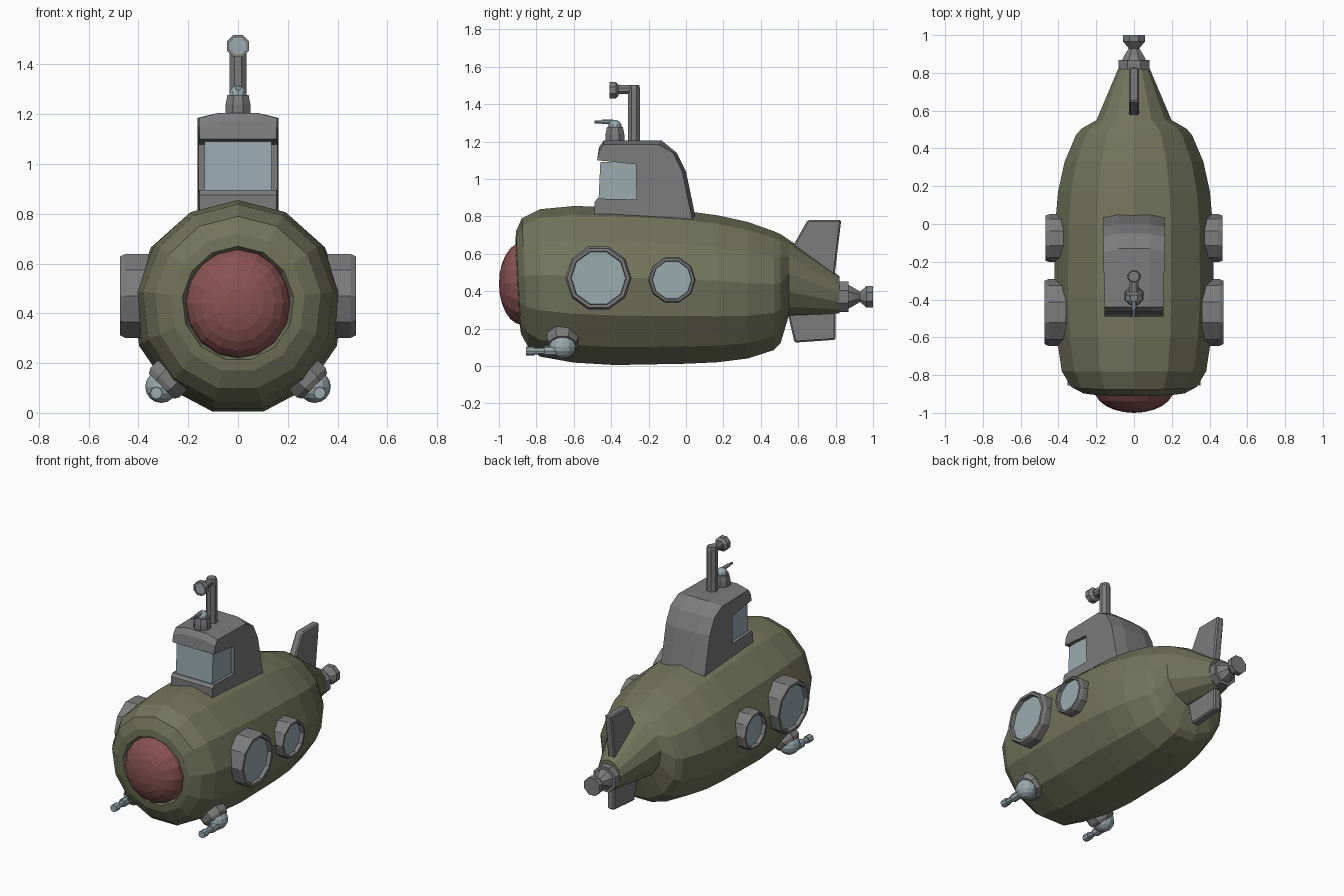
import bpy, bmesh
from math import sin, cos, pi, tau
from mathutils import Vector

if "Cube" in bpy.data.objects:
    bpy.data.objects.remove(bpy.data.objects["Cube"])


def material(name, rgb):
    m = bpy.data.materials.new(name)
    m.use_nodes = True
    m.diffuse_color = (*rgb, 1)
    m.node_tree.nodes["Principled BSDF"].inputs["Base Color"].default_value = (*rgb, 1)
    return m


OLIVE = material("olive paint", (0.165, 0.175, 0.105))
GREY = material("grey metal", (0.2, 0.2, 0.2))
GLASS = material("pale blue glass", (0.32, 0.4, 0.43))
RED = material("dull red", (0.25, 0.085, 0.085))


def loft(name, rings, mat, end_mat=None):
    """Skin equal-length rings of points and cap both ends."""
    bm = bmesh.new()
    rows = [[bm.verts.new(p) for p in ring] for ring in rings]
    n = len(rows[0])
    for a, b in zip(rows, rows[1:]):
        for i in range(n):
            j = (i + 1) % n
            bm.faces.new((a[i], a[j], b[j], b[i]))
    bm.faces.new(rows[0][::-1])
    cap = bm.faces.new(rows[-1])
    cap.material_index = 1 if end_mat else 0
    bmesh.ops.recalc_face_normals(bm, faces=bm.faces)
    mesh = bpy.data.meshes.new(name)
    bm.to_mesh(mesh)
    bm.free()
    for m in (mat, end_mat):
        if m:
            mesh.materials.append(m)
    ob = bpy.data.objects.new(name, mesh)
    bpy.context.collection.objects.link(ob)
    return ob


def lathe(name, origin, axis, profile, mat, n=8, spin=0.0, end_mat=None):
    """Turn (distance, radius) pairs around an axis."""
    q = Vector(axis).to_track_quat('Z', 'Y')
    o = Vector(origin)
    rings = [[o + q @ Vector((r * cos(spin + tau * i / n), r * sin(spin + tau * i / n), t))
              for i in range(n)] for t, r in profile]
    return loft(name, rings, mat, end_mat)


def ball(name, loc, scale, mat, segs, rows, turn=(0, 0, 0)):
    bpy.ops.mesh.primitive_uv_sphere_add(segments=segs, ring_count=rows, radius=1,
                                         location=loc, rotation=turn)
    ob = bpy.context.object
    ob.name = name
    ob.scale = scale
    ob.data.materials.append(mat)
    return ob


def slab(name, outline, half, mat, bevel=0.0):
    """Side outline (y, z) thickened across x."""
    ob = loft(name, [[(x, y, z) for y, z in outline] for x in (-half, half)], mat)
    if bevel:
        mod = ob.modifiers.new("bevel", 'BEVEL')
        mod.width = bevel
        mod.segments = 1
    return ob


# Hull: 13-sided rings given as y, half width, top, bottom
hull = [(-0.87, 0.21, 0.65, 0.23), (-0.90, 0.225, 0.67, 0.215), (-0.895, 0.27, 0.72, 0.17),
        (-0.86, 0.335, 0.79, 0.10), (-0.78, 0.385, 0.838, 0.05), (-0.6, 0.412, 0.855, 0.018),
        (-0.38, 0.425, 0.85, 0.005), (0.0, 0.42, 0.828, 0.012), (0.17, 0.405, 0.805, 0.02),
        (0.33, 0.37, 0.77, 0.04), (0.47, 0.31, 0.72, 0.085), (0.505, 0.28, 0.705, 0.12),
        (0.55, 0.2, 0.675, 0.27), (0.82, 0.085, 0.48, 0.28)]
rings = []
for y, w, top, bottom in hull:
    rz = (top - bottom) / (1 + cos(pi / 13))
    lean = 0.05 if y < -0.8 else 0
    ring = []
    for i in range(13):
        a = tau * i / 13
        z = top - rz + rz * cos(a)
        ring.append((w * sin(a), y - lean * (z - 0.44), z))
    rings.append(ring)
loft("hull", rings, OLIVE)

# Nose dome
ball("nose_dome", (0, -0.875, 0.44), (0.21, 0.22, 0.125), RED, 16, 12, (pi / 2, 0, 0))

# Conning tower with a wraparound window notch and a crowned roof
tower = [(-0.49, 0.75), (-0.49, 0.875), (-0.475, 0.895), (-0.265, 0.89), (-0.268, 1.078),
         (-0.475, 1.1), (-0.465, 1.17), (-0.44, 1.205), (-0.13, 1.205), (-0.05, 1.14),
         (0.0, 1.04), (0.06, 0.75)]
sections = []
for side in (-1, -0.5, 0.5, 1):
    drop = 0.02 if abs(side) == 1 else 0
    sections.append([(side * (0.163 + 0.02 * min(0, y + 0.1)), y - drop * (y > -0.2),
                      z - drop * (z > 1.15)) for y, z in tower])
loft("conning_tower", sections, GREY)
slab("tower_window", [(-0.468, 0.88), (-0.25, 0.88), (-0.25, 1.09), (-0.458, 1.09)], 0.135, GLASS)

# Periscope
lathe("periscope_post", (0, -0.278, 1.19), (0, 0, 1), [(0, 0.036), (0.29, 0.036), (0.312, 0.03)],
      GREY, spin=pi / 8)
lathe("periscope_arm", (0, -0.255, 1.477), (0, -1, 0), [(0, 0.026), (0.11, 0.026)], GREY, spin=pi / 8)
lathe("periscope_head", (0, -0.36, 1.474), (0, -1, 0),
      [(0, 0.03), (0.015, 0.048), (0.05, 0.048), (0.05, 0.036), (0.045, 0.036)],
      GREY, spin=pi / 8, end_mat=GLASS)

# Roof gun
lathe("roof_gun_base", (0, -0.38, 1.19), (0, 0, 1), [(0, 0.054), (0.05, 0.054), (0.088, 0.046)],
      GREY, spin=pi / 8)
ball("roof_gun_dome", (0, -0.38, 1.28), (0.036, 0.036, 0.036), GLASS, 10, 8)
lathe("roof_gun_barrel", (0, -0.39, 1.305), (0, -1, 0),
      [(0, 0.012), (0.06, 0.012), (0.06, 0.008), (0.1, 0.008)], GLASS)

for s, side in ((1, "left"), (-1, "right")):
    # Portholes with recessed glass
    for label, y, z, r, out in (("front", -0.468, 0.47, 0.177, 0.475),
                                ("rear", -0.075, 0.46, 0.127, 0.468)):
        h = out - 0.36
        lathe(f"{side}_{label}_porthole", (s * 0.36, y, z), (s, 0, 0),
              [(0, r), (h - 0.022, r), (h, r * 0.94), (h, r * 0.84), (h - 0.025, r * 0.82)],
              GREY, n=10, end_mat=GLASS)

    # Lower guns
    lathe(f"{side}_gun_base", (s * 0.24, -0.66, 0.175), (s, 0, -1),
          [(0, 0.09), (0.075, 0.09), (0.095, 0.078)], GREY, spin=pi / 8)
    ball(f"{side}_gun_ball", (s * 0.308, -0.66, 0.105), (0.065, 0.072, 0.065), GLASS, 12, 8)
    lathe(f"{side}_gun_barrel", (s * 0.328, -0.69, 0.08), (0, -1, 0),
          [(0, 0.027), (0.07, 0.027), (0.07, 0.018), (0.12, 0.018), (0.12, 0.024), (0.165, 0.024)],
          GLASS)

# Tail fins
slab("top_fin", [(0.56, 0.62), (0.65, 0.78), (0.83, 0.78), (0.79, 0.45)], 0.026, GREY, 0.008)
slab("bottom_fin", [(0.54, 0.3), (0.58, 0.125), (0.8, 0.14), (0.8, 0.32)], 0.026, GREY, 0.008)

# Tail thruster
lathe("thruster", (0, 0.8, 0.37), (0, 1, 0),
      [(0, 0.088), (0.068, 0.088), (0.068, 0.068), (0.085, 0.06), (0.13, 0.03),
       (0.165, 0.062), (0.2, 0.062)], GREY, spin=pi / 8)
